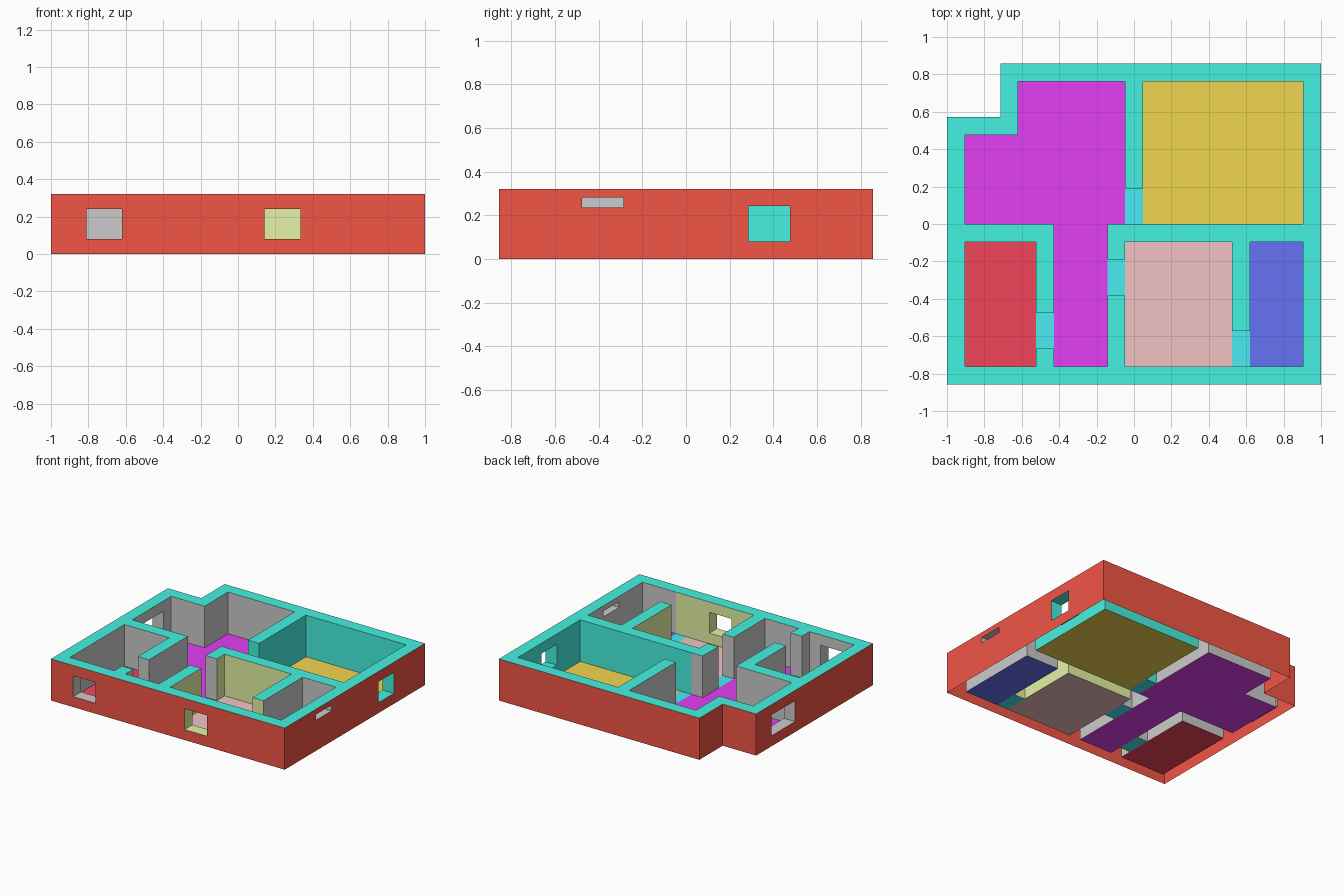
import bpy, bmesh
from mathutils import Vector

if "Cube" in bpy.data.objects:
    bpy.data.objects.remove(bpy.data.objects["Cube"])

U = 2 / 21          # one plan cell = wall thickness
H = 0.322           # wall height
NX, NY = 21, 18

# Colours (None = plain grey)
COL = {
    "outer": (0.89, 0.09, 0.06), "top": (0.06, 0.89, 0.75), "lime": (0.78, 0.9, 0.38),
    "purple": (0.77, 0.05, 0.9), "orange": (0.89, 0.67, 0.08), "red": (0.89, 0.06, 0.1),
    "pink": (0.89, 0.55, 0.56), "blue": (0.13, 0.17, 0.9), "cyan": (0.07, 0.83, 0.9),
}

# Rooms: floor colour, wall colour, rectangles in plan cells (x0, y0, x1, y1)
ROOMS = {
    "hall": ("purple", None, [(1, 9, 10, 14), (4, 14, 10, 17), (6, 1, 9, 9)]),
    "living_room": ("orange", "top", [(11, 9, 20, 17)]),
    "small_room": ("red", None, [(1, 1, 5, 8)]),
    "bedroom": ("pink", "lime", [(10, 1, 16, 8)]),
    "bathroom": ("blue", None, [(17, 1, 20, 8)]),
}
# Doorways: room whose wall finish lines the opening, rectangle
DOORS = [("living_room", (10, 9, 11, 11)), ("hall", (5, 2, 6, 4)),
         ("hall", (9, 5, 10, 7)), ("bedroom", (16, 1, 17, 3))]
# Windows: room, rectangle, sill height, head height
LOW, HIGH = 0.081, 0.242
WINDOWS = [("small_room", (2, 0, 4, 1), LOW, HIGH), ("bedroom", (12, 0, 14, 1), LOW, HIGH),
           ("bathroom", (20, 4, 21, 6), 0.236, 0.281), ("living_room", (20, 12, 21, 14), LOW, HIGH),
           ("hall", (0, 10, 1, 13), LOW, HIGH)]


def cells(r):
    return [(x, y) for x in range(r[0], r[2]) for y in range(r[1], r[3])]


space, door_cells, win = {}, set(), {}
for name, (_, _, rects) in ROOMS.items():
    for r in rects:
        for c in cells(r):
            space[c] = name
for name, r in DOORS:
    for c in cells(r):
        space[c] = name
        door_cells.add(c)
for name, r, z0, z1 in WINDOWS:
    for c in cells(r):
        win[c] = (name, z0, z1)
# Everything beyond the outline, including the notched corner
for x in range(-1, NX + 1):
    for y in range(-1, NY + 1):
        if not (0 <= x < NX and 0 <= y < NY) or (x < 3 and y >= 15):
            space[(x, y)] = "outside"

parts = {}


def quad(part, pts, normal):
    bm = parts.setdefault(part, bmesh.new()) if part not in parts else parts[part]
    f = bm.faces.new([bm.verts.new(p) for p in pts])
    f.normal_update()
    if f.normal.dot(Vector(normal)) < 0:
        f.normal_flip()


def flat(part, c, z, nz):
    x, y = c[0] * U - 1, c[1] * U - NY * U / 2
    quad(part, [(x, y, z), (x + U, y, z), (x + U, y + U, z), (x, y + U, z)], (0, 0, nz))


def side(part, c, d, z0, z1, sign=1):
    """Vertical quad on the side of cell c facing direction d."""
    cx, cy = (c[0] + .5) * U - 1, (c[1] + .5 - NY / 2) * U
    h = U / 2
    a = (cx + h * (d[0] - d[1]), cy + h * (d[1] + d[0]))
    b = (cx + h * (d[0] + d[1]), cy + h * (d[1] - d[0]))
    quad(part, [(*a, z0), (*b, z0), (*b, z1), (*a, z1)], (d[0] * sign, d[1] * sign, 0))


def wall_name(room):
    return "outer_walls" if room == "outside" else room + "_walls"


for x in range(NX):
    for y in range(NY):
        c = (x, y)
        # Floors
        if c in space:
            if space[c] != "outside":
                flat("doorway_floors" if c in door_cells else space[c] + "_floor", c, 0, 1)
            continue
        # Wall tops and wall faces
        flat("wall_top", c, H, 1)
        for d in ((1, 0), (-1, 0), (0, 1), (0, -1)):
            n = (x + d[0], y + d[1])
            if n in space:
                spans = [(0, win[c][1]), (win[c][2], H)] if c in win else [(0, H)]
                for z0, z1 in spans:
                    side(wall_name(space[n]), c, d, z0, z1)
            elif c in win and n not in win:
                side(wall_name(win[c][0]), c, d, win[c][1], win[c][2], -1)
        # Window sill and head
        if c in win:
            flat(wall_name(win[c][0]), c, win[c][1], 1)
            flat(wall_name(win[c][0]), c, win[c][2], -1)

colour_of = {"outer_walls": "outer", "wall_top": "top", "doorway_floors": "cyan"}
for name, (floor, wall, _) in ROOMS.items():
    colour_of[name + "_floor"] = floor
    colour_of[name + "_walls"] = wall

mats = {}
for key, rgb in COL.items():
    mats[key] = bpy.data.materials.new(key)
    mats[key].diffuse_color = (*rgb, 1)

# Weld, merge coplanar cells, and make the objects
for part, bm in parts.items():
    bmesh.ops.remove_doubles(bm, verts=bm.verts[:], dist=1e-4)
    bmesh.ops.dissolve_limit(bm, angle_limit=0.02, verts=bm.verts[:], edges=bm.edges[:])
    me = bpy.data.meshes.new(part)
    bm.to_mesh(me)
    bm.free()
    if colour_of[part]:
        me.materials.append(mats[colour_of[part]])
    bpy.context.collection.objects.link(bpy.data.objects.new(part, me))

for m in bpy.data.materials:
    if m.users and not m.is_grease_pencil:
        m.use_nodes = True
        m.node_tree.nodes["Principled BSDF"].inputs["Base Color"].default_value = m.diffuse_color
